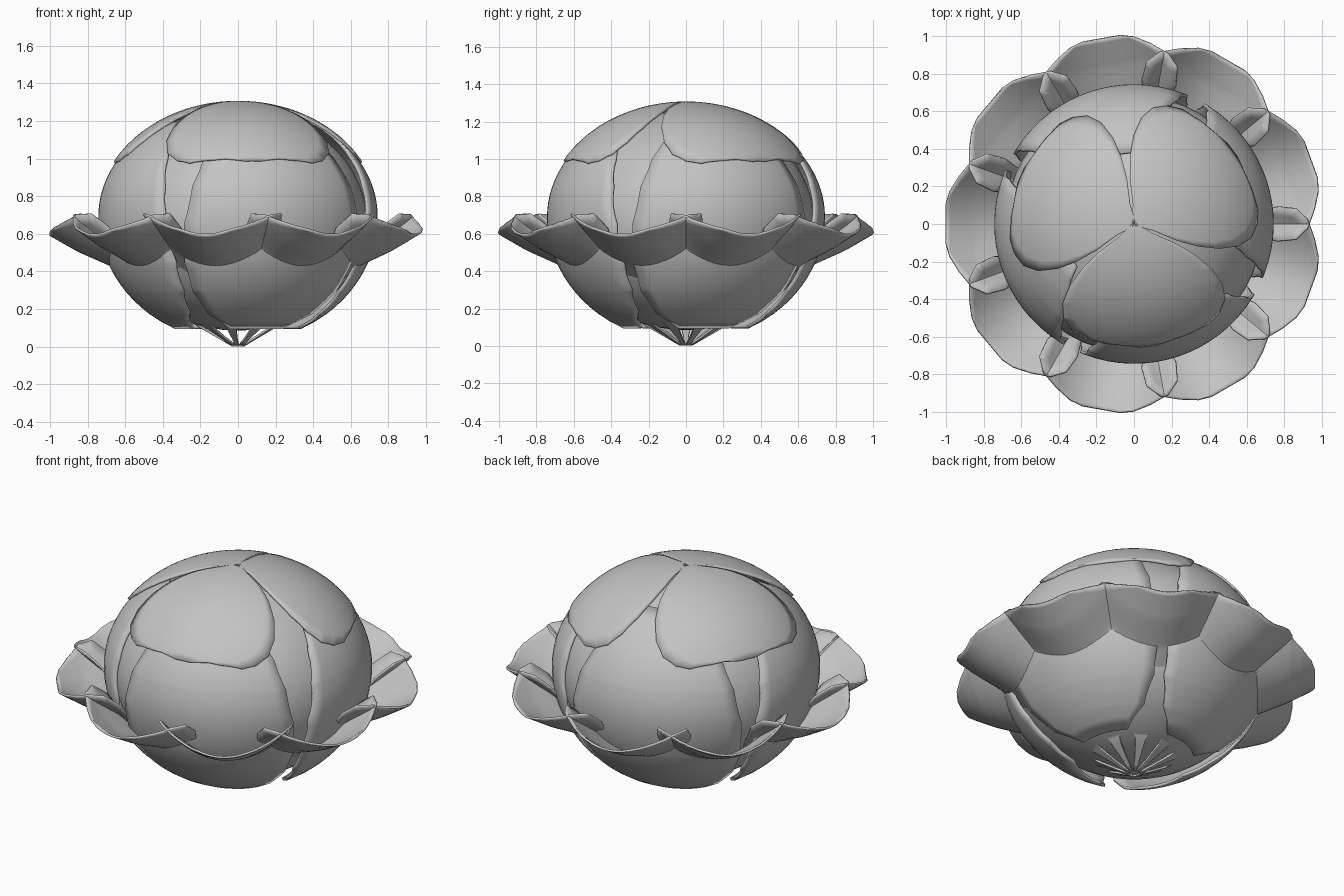
import bpy, math

if "Cube" in bpy.data.objects:
    bpy.data.objects.remove(bpy.data.objects["Cube"])

grey = bpy.data.materials.new("petal grey")
grey.diffuse_color = (0.55, 0.55, 0.55, 1)
grey.use_nodes = True
grey.node_tree.nodes["Principled BSDF"].inputs["Base Color"].default_value = grey.diffuse_color


def lerp(table, t):
    """Read a value from a table of (key, value, ...) rows with rising keys."""
    for a, b in zip(table, table[1:]):
        if t <= b[0]:
            f = (t - a[0]) / (b[0] - a[0])
            return a[1] + f * (b[1] - a[1])
    return table[-1][1]


def finish(ob, thick=0.0, angle=40):
    ob.data.materials.append(grey)
    if thick:
        m = ob.modifiers.new("thickness", 'SOLIDIFY')
        m.thickness = thick
        m.offset = 0
    bpy.ops.object.select_all(action='DESELECT')
    ob.select_set(True)
    bpy.context.view_layer.objects.active = ob
    bpy.ops.object.shade_smooth_by_angle(angle=math.radians(angle))


def petal(name, widths, surface, turn, thick, rows=28, cols=16):
    """Grid petal: widths maps length to half width, surface maps (s, w) to a point."""
    s0, s1 = widths[0][0], widths[-1][0]
    keys = sorted({round(s0 + (s1 - s0) * i / rows, 4) for i in range(rows + 1)}
                  | {k for k, _ in widths})
    verts, faces = [], []
    c, sn = math.cos(math.radians(turn)), math.sin(math.radians(turn))
    for s in keys:
        h = lerp(widths, s)
        for j in range(cols + 1):
            x, y, z = surface(s, h * (2 * j / cols - 1))
            verts.append((x * c - y * sn, x * sn + y * c, z))
    n = cols + 1
    for i in range(len(keys) - 1):
        for j in range(cols):
            a = i * n + j
            faces.append((a, a + n, a + n + 1, a + 1))
    me = bpy.data.meshes.new(name)
    me.from_pydata(verts, [], faces)
    ob = bpy.data.objects.new(name, me)
    bpy.context.collection.objects.link(ob)
    finish(ob, thick)


# Round inner bud
bpy.ops.mesh.primitive_uv_sphere_add(segments=48, ring_count=28, location=(0, 0, 0.67))
bud = bpy.context.object
bud.name = "inner_bud"
bud.scale = (0.685, 0.685, 0.585)
finish(bud)


# Three teardrop petals closing over the top
def top_surface(s, w):
    rho = min(math.hypot(s, w) / 0.745, 0.97)
    return s, w, 0.69 + 0.61 * math.sqrt(1 - rho * rho)


top_widths = [(0.0, 0.015), (0.06, 0.09), (0.13, 0.21), (0.2, 0.30), (0.28, 0.375),
              (0.37, 0.425), (0.45, 0.43), (0.52, 0.39), (0.57, 0.33), (0.61, 0.22),
              (0.65, 0.04)]
for i in range(3):
    petal("top_petal", top_widths, top_surface, -83 + 120 * i, 0.014)


# Four broad petals wrapped around the sides, flaring a little at the bottom
def side_surface(s, w):
    z = 1.2 - s
    d = z - 0.69
    r = 0.735 * math.sqrt(1 - (d / (0.595 if d > 0 else 0.66)) ** 2)
    return math.sqrt(max(r * r - w * w, 0.0)), w, z


side_widths = [(0.0, 0.12), (0.1, 0.27), (0.2, 0.36), (0.35, 0.44), (0.55, 0.485),
               (0.75, 0.465), (0.9, 0.40), (1.02, 0.29), (1.1, 0.14)]
for i in range(4):
    petal("side_petal", side_widths, side_surface, -71.5 + 90 * i, 0.016)

# Nine cupped outer petals, each on a thin stalk that meets the others at the base
spine = [(0.03, 0.007), (0.2, 0.105), (0.68, 0.435), (0.85, 0.51), (1.0, 0.595)]


def outer_surface(s, w):
    return s, w, lerp(spine, s) + 1.65 * w * w * min(1, s / 0.7)


outer_widths = [(0.03, 0.01), (0.1, 0.014), (0.2, 0.028), (0.4, 0.12), (0.55, 0.25),
                (0.68, 0.345), (0.78, 0.37), (0.86, 0.335), (0.93, 0.25), (0.98, 0.17),
                (1.0, 0.10)]
for i in range(9):
    petal("outer_petal", outer_widths, outer_surface, 180 + 40 * i, 0.012)
